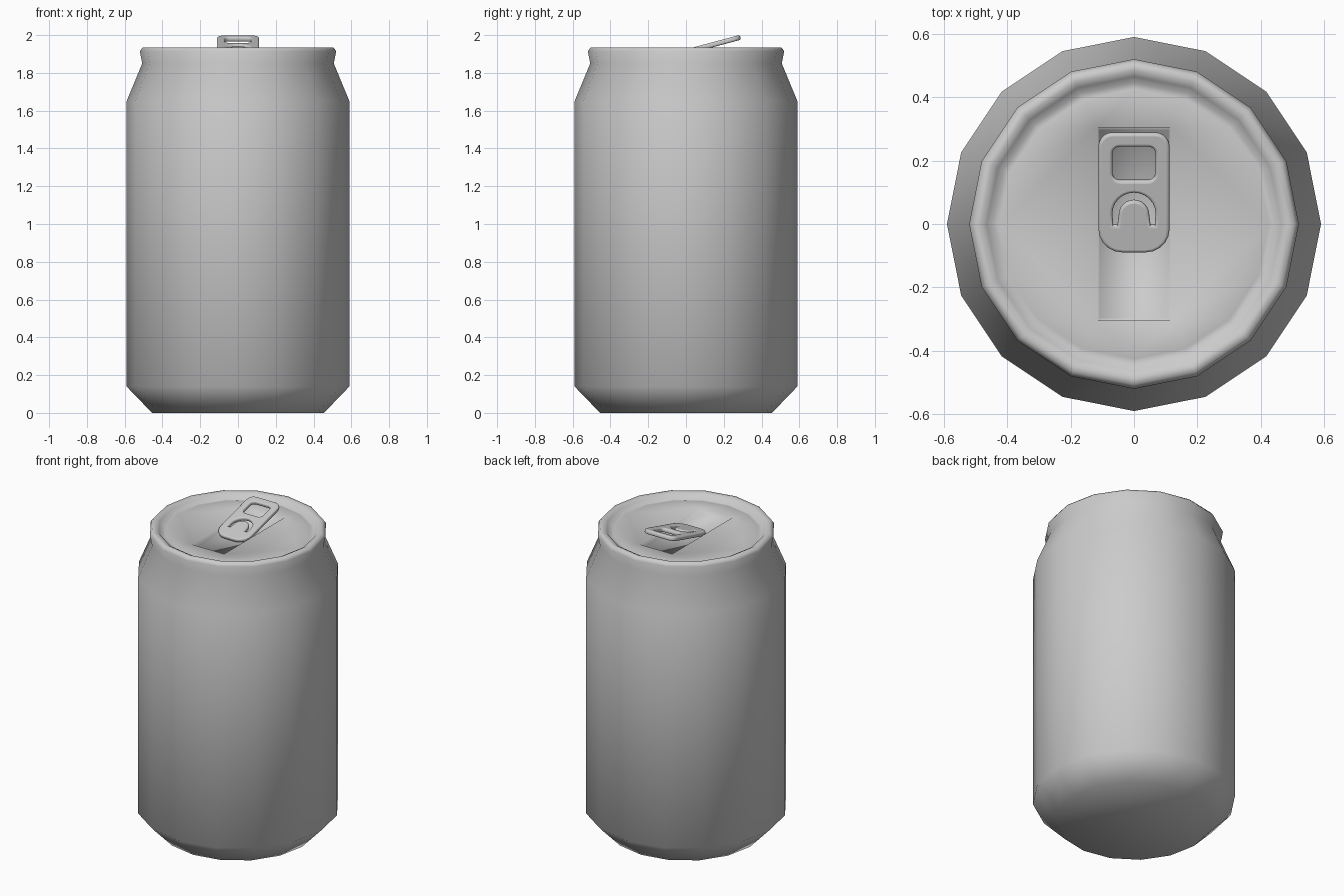
import bpy, bmesh
from math import sin, cos, pi, radians

if "Cube" in bpy.data.objects:
    bpy.data.objects.remove(bpy.data.objects["Cube"])

SIDES = 16


def add_ring(bm, r, z):
    return [bm.verts.new((r * cos(2 * pi * i / SIDES), r * sin(2 * pi * i / SIDES), z))
            for i in range(SIDES)]


def bridge(bm, a, b):
    n = len(a)
    for i in range(n):
        bm.faces.new((a[i], a[(i + 1) % n], b[(i + 1) % n], b[i]))


def finish(name, bm):
    bmesh.ops.recalc_face_normals(bm, faces=bm.faces)
    for f in bm.faces:
        f.smooth = True
    me = bpy.data.meshes.new(name)
    bm.to_mesh(me)
    bm.free()
    ob = bpy.data.objects.new(name, me)
    bpy.context.collection.objects.link(ob)
    return ob


# Can: turned profile from the base, up over the rim and down to the lid
profile = [(0.455, 0), (0.59, 0.14), (0.59, 1.65), (0.507, 1.85), (0.52, 1.915),
           (0.505, 1.935), (0.485, 1.935), (0.465, 1.925), (0.445, 1.90), (0.425, 1.905)]
bm = bmesh.new()
rings = [add_ring(bm, r, z) for r, z in profile]
for a, b in zip(rings, rings[1:]):
    bridge(bm, a, b)
bm.faces.new(rings[0][::-1])

# Lid with a rectangular sunken panel
corners = [(-0.115, -0.305), (0.115, -0.305), (0.115, 0.305), (-0.115, 0.305)]
upper = [bm.verts.new((x, y, 1.905)) for x, y in corners]
lower = [bm.verts.new((x * 0.95, y * 0.97, 1.87)) for x, y in corners]
bridge(bm, upper, lower)
bm.faces.new(lower)
ring = rings[-1]
loops = [bm.edges.get((l[i], l[(i + 1) % len(l)])) for l in (ring, upper) for i in range(len(l))]
bmesh.ops.triangle_fill(bm, use_beauty=True, edges=loops, normal=(0, 0, 1))
finish("can_body", bm)


# Pull tab: rounded plate with a finger hole and a slit around the tongue
def arc(cx, cy, r, a0, a1, n):
    return [(cx + r * cos(radians(a0 + (a1 - a0) * i / n)),
             cy + r * sin(radians(a0 + (a1 - a0) * i / n))) for i in range(n + 1)]


def rounded_rect(w, y0, y1, r0, r1):
    return (arc(w - r1, y1 - r1, r1, 0, 90, 5) + arc(-w + r1, y1 - r1, r1, 90, 180, 5)
            + arc(-w + r0, y0 + r0, r0, 180, 270, 5) + arc(w - r0, y0 + r0, r0, 270, 360, 5))


outline = rounded_rect(0.112, -0.195, 0.195, 0.075, 0.045)
finger_hole = rounded_rect(0.068, 0.04, 0.15, 0.025, 0.022)
slit = ([(0.066, -0.105)] + arc(0, -0.068, 0.068, 0, 180, 12) + [(-0.066, -0.105)]
        + [(-0.052, -0.105)] + arc(0, -0.073, 0.048, 180, 0, 12) + [(0.052, -0.105)])

cu = bpy.data.curves.new("pull_tab", 'CURVE')
cu.dimensions = '2D'
cu.fill_mode = 'BOTH'
cu.extrude = 0.004
cu.bevel_depth = 0.009
cu.bevel_resolution = 2
cu.offset = -0.009
for pts in (outline, finger_hole, slit):
    sp = cu.splines.new('POLY')
    sp.points.add(len(pts) - 1)
    for p, (x, y) in zip(sp.points, pts):
        p.co = (x, y, 0, 1)
    sp.use_cyclic_u = True
tab = bpy.data.objects.new("pull_tab", cu)
bpy.context.collection.objects.link(tab)
tab.location = (0, 0.1, 1.938)
tab.rotation_euler = (radians(15), 0, 0)
bpy.context.view_layer.objects.active = tab
tab.select_set(True)
bpy.ops.object.convert(target='MESH')
bpy.ops.object.shade_smooth_by_angle(angle=radians(50))
